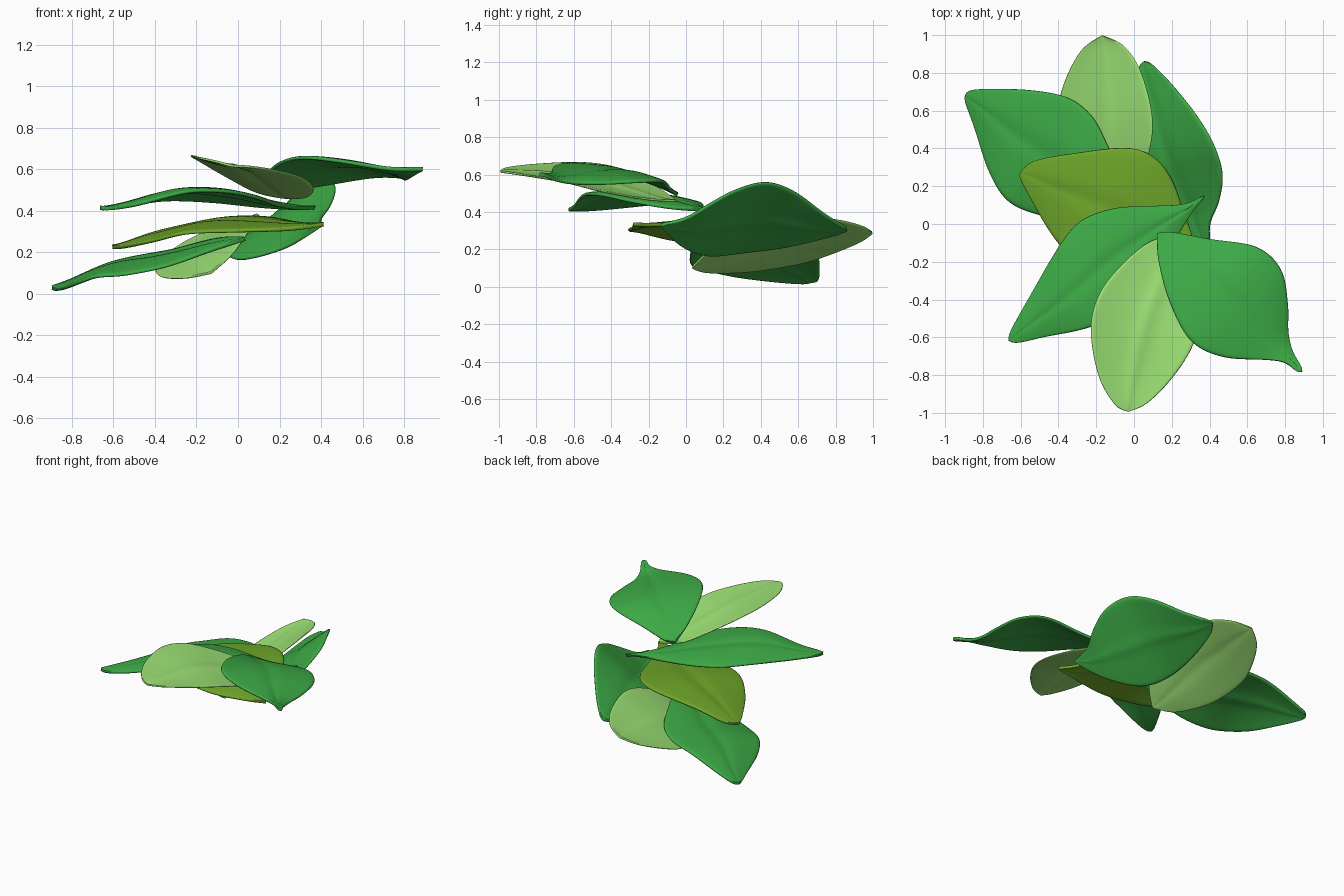
import bpy, bmesh, math
from mathutils import Vector

NU, NV = 36, 16


def material(name, rgb):
    m = bpy.data.materials.new(name)
    m.diffuse_color = (*rgb, 1)
    return m


GREEN = material("mid_green", (0.045, 0.40, 0.06))
LIGHT = material("light_green", (0.34, 0.77, 0.18))
OLIVE = material("olive_green", (0.155, 0.38, 0.022))


def spline(pts, n):
    """Smooth curve through pts, resampled evenly by length."""
    p = [Vector(q) for q in pts]
    p = [2 * p[0] - p[1]] + p + [2 * p[-1] - p[-2]]
    dense = []
    for i in range(1, len(p) - 2):
        a, b, c, d = p[i - 1:i + 3]
        for k in range(30):
            t = k / 30
            dense.append(0.5 * (2 * b + (c - a) * t + (2 * a - 5 * b + 4 * c - d) * t * t
                                + (3 * b - a - 3 * c + d) * t ** 3))
    dense.append(p[-2])
    dist = [0.0]
    for a, b in zip(dense, dense[1:]):
        dist.append(dist[-1] + (b - a).length)
    out, j = [], 0
    for i in range(n + 1):
        s = dist[-1] * i / n
        while j < len(dist) - 2 and dist[j + 1] < s:
            j += 1
        f = (s - dist[j]) / max(dist[j + 1] - dist[j], 1e-9)
        out.append(dense[j].lerp(dense[j + 1], min(f, 1)))
    return out


def leaf(name, mat, base, tip, side_a, side_b, bow=0.02, thick=0.02, rib=0.012):
    """Blade stretched between two edge curves, bowed, with a grooved midrib."""
    ea = spline([base] + side_a + [tip], NU)
    eb = spline([base] + side_b + [tip], NU)
    bm = bmesh.new()
    rows = []
    for i in range(1, NU):
        arch = math.sin(math.pi * i / NU)
        row = []
        for j in range(NV + 1):
            v = 2 * j / NV - 1
            p = ea[i].lerp(eb[i], j / NV)
            p.z += arch * (bow * (1 - v * v) - rib * math.exp(-(v / 0.12) ** 2))
            row.append(bm.verts.new(p))
        rows.append(row)
    for r, s in zip(rows, rows[1:]):
        for j in range(NV):
            bm.faces.new((r[j], r[j + 1], s[j + 1], s[j]))
    for row, end in ((rows[0], base), (rows[-1], tip)):
        e = bm.verts.new(end)
        for j in range(NV):
            bm.faces.new((row[j], row[j + 1], e))
    bmesh.ops.recalc_face_normals(bm, faces=bm.faces)
    for f in bm.faces:
        f.smooth = True
    me = bpy.data.meshes.new(name)
    bm.to_mesh(me)
    bm.free()
    me.materials.append(mat)
    ob = bpy.data.objects.new(name, me)
    bpy.context.collection.objects.link(ob)
    sol = ob.modifiers.new("thickness", 'SOLIDIFY')
    sol.thickness, sol.offset = thick, 0
    sub = ob.modifiers.new("soft_edge", 'SUBSURF')
    sub.levels = sub.render_levels = 1


# Lowest leaves, at the back
leaf("back_left_leaf", GREEN, (0.04, 0.06, 0.265), (-0.90, 0.67, 0.03),
     [(-0.06, 0.25, 0.265), (-0.14, 0.42, 0.25), (-0.22, 0.57, 0.22), (-0.35, 0.67, 0.19),
      (-0.55, 0.71, 0.155), (-0.78, 0.715, 0.07), (-0.88, 0.705, 0.035)],
     [(-0.15, 0.03, 0.20), (-0.35, 0.02, 0.13), (-0.55, 0.06, 0.09), (-0.68, 0.13, 0.08),
      (-0.77, 0.28, 0.05), (-0.84, 0.50, 0.025), (-0.89, 0.64, 0.02)], bow=0.03)
leaf("back_leaf", LIGHT, (-0.13, 0.03, 0.10), (-0.17, 1.0, 0.29),
     [(-0.02, 0.13, 0.20), (0.07, 0.34, 0.33), (0.10, 0.55, 0.385), (0.04, 0.80, 0.36),
      (-0.05, 0.94, 0.325)],
     [(-0.26, 0.12, 0.075), (-0.37, 0.35, 0.08), (-0.40, 0.60, 0.12), (-0.37, 0.75, 0.165),
      (-0.28, 0.92, 0.235)], bow=-0.02, thick=0.012, rib=-0.01)
leaf("back_right_leaf", GREEN, (0.40, -0.14, 0.33), (0.05, 0.865, 0.305),
     [(0.40, 0.0, 0.37), (0.45, 0.12, 0.44), (0.47, 0.27, 0.52), (0.42, 0.43, 0.56),
      (0.33, 0.58, 0.51), (0.20, 0.74, 0.39), (0.09, 0.85, 0.32)],
     [(0.22, -0.03, 0.22), (0.03, 0.11, 0.165), (-0.05, 0.30, 0.18), (-0.04, 0.55, 0.215),
      (0.0, 0.78, 0.275)], bow=-0.01)
# Middle leaves, on the left
leaf("centre_leaf", OLIVE, (0.42, -0.28, 0.335), (-0.61, 0.26, 0.225),
     [(0.35, -0.17, 0.33), (0.27, 0.05, 0.34), (0.20, 0.24, 0.355), (0.10, 0.36, 0.365),
      (-0.05, 0.405, 0.355), (-0.35, 0.37, 0.30), (-0.54, 0.33, 0.24)],
     [(0.25, -0.29, 0.31), (0.0, -0.31, 0.30), (-0.25, -0.25, 0.29), (-0.42, -0.08, 0.25),
      (-0.55, 0.14, 0.225)], bow=0.025)
leaf("front_left_leaf", GREEN, (0.38, 0.155, 0.415), (-0.67, -0.62, 0.415),
     [(0.28, 0.105, 0.41), (0.10, 0.095, 0.42), (-0.10, 0.085, 0.44), (-0.28, 0.02, 0.45),
      (-0.40, -0.12, 0.445), (-0.55, -0.38, 0.42), (-0.65, -0.56, 0.41)],
     [(0.31, 0.07, 0.41), (0.20, -0.12, 0.425), (0.10, -0.32, 0.46), (-0.05, -0.46, 0.49),
      (-0.24, -0.55, 0.49), (-0.48, -0.60, 0.43), (-0.62, -0.63, 0.41)], bow=0.03)
# Highest leaves, at the front
leaf("front_leaf", LIGHT, (0.25, -0.05, 0.46), (-0.03, -0.995, 0.615),
     [(0.09, -0.09, 0.49), (-0.05, -0.20, 0.56), (-0.18, -0.36, 0.635), (-0.23, -0.55, 0.665),
      (-0.19, -0.80, 0.655), (-0.10, -0.96, 0.635)],
     [(0.34, -0.22, 0.47), (0.365, -0.45, 0.51), (0.31, -0.65, 0.56), (0.20, -0.82, 0.59),
      (0.07, -0.95, 0.61)], bow=-0.025, thick=0.012, rib=-0.012)
leaf("front_right_leaf", GREEN, (0.12, -0.05, 0.50), (0.895, -0.785, 0.60),
     [(0.13, -0.20, 0.56), (0.19, -0.42, 0.625), (0.30, -0.62, 0.655), (0.47, -0.705, 0.64),
      (0.70, -0.72, 0.605), (0.80, -0.735, 0.60), (0.87, -0.79, 0.60)],
     [(0.20, -0.045, 0.49), (0.40, -0.08, 0.52), (0.65, -0.12, 0.56), (0.78, -0.24, 0.56),
      (0.815, -0.42, 0.55), (0.815, -0.57, 0.55), (0.84, -0.68, 0.565), (0.89, -0.76, 0.60)],
     bow=0.02)
